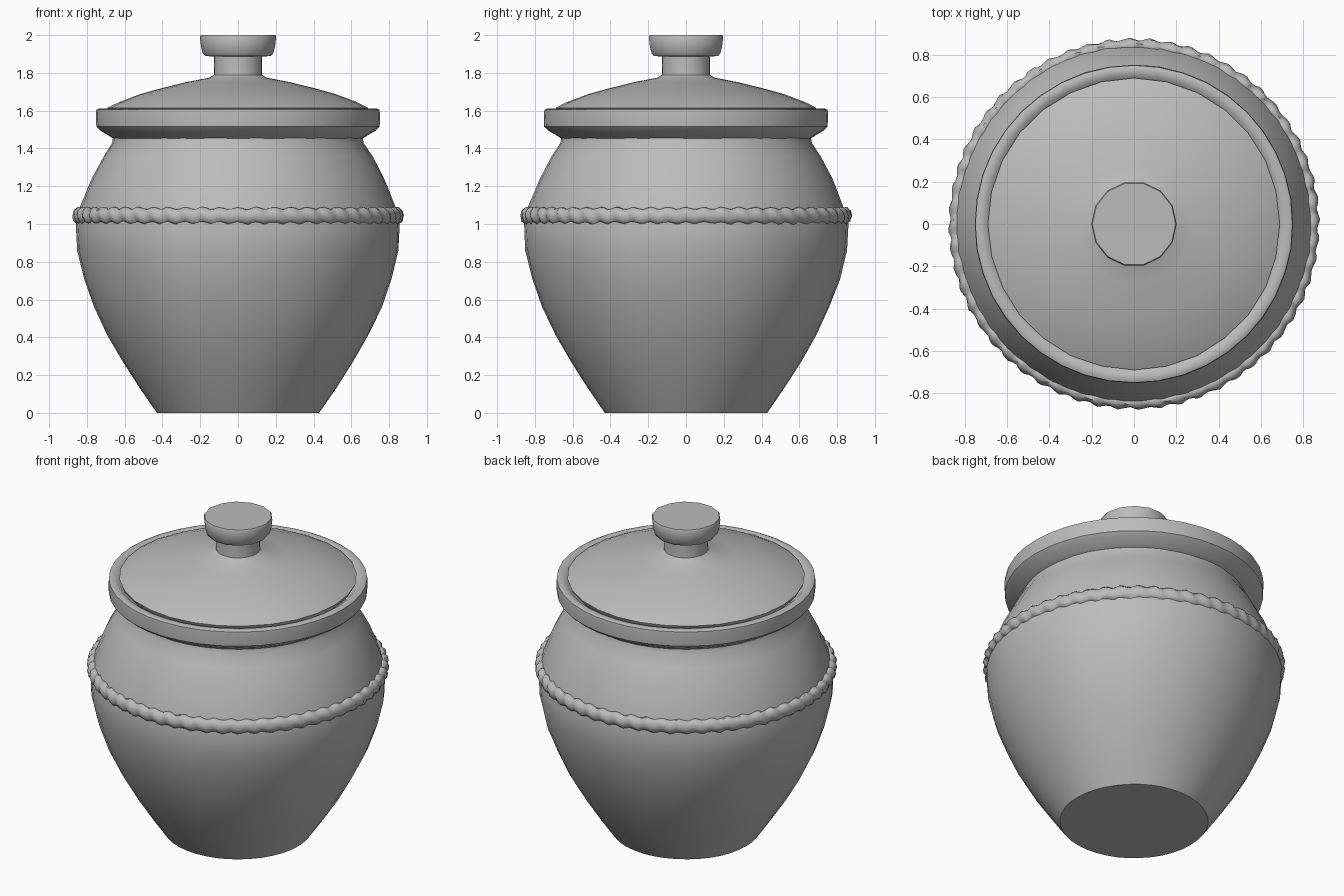
import bpy
import math
import random

random.seed(4)
cube = bpy.data.objects.get("Cube")
if cube:
    bpy.data.objects.remove(cube, do_unlink=True)

clay = bpy.data.materials.new("grey clay")
clay.use_nodes = True
grey = (0.5, 0.5, 0.5, 1)
clay.diffuse_color = grey
clay.node_tree.nodes["Principled BSDF"].inputs["Base Color"].default_value = grey


def finish(name, verts, faces, sharp):
    mesh = bpy.data.meshes.new(name)
    mesh.from_pydata(verts, [], faces)
    mesh.materials.append(clay)
    obj = bpy.data.objects.new(name, mesh)
    bpy.context.collection.objects.link(obj)
    bpy.ops.object.select_all(action='DESELECT')
    obj.select_set(True)
    bpy.context.view_layer.objects.active = obj
    bpy.ops.object.shade_smooth_by_angle(angle=math.radians(sharp))
    return obj


def lathe(name, profile, sides, wobble=0.0, sharp=40):
    """Turn an (r, z) profile, listed bottom to top, and cap both ends."""
    verts, faces = [], []
    for r, z in profile:
        for i in range(sides):
            a = math.tau * i / sides
            rr = r * (1 + random.uniform(-wobble, wobble))
            verts.append((rr * math.cos(a), rr * math.sin(a), z))
    for k in range(len(profile) - 1):
        for i in range(sides):
            j = (i + 1) % sides
            faces.append((k * sides + i, k * sides + j,
                          (k + 1) * sides + j, (k + 1) * sides + i))
    faces.append(tuple(reversed(range(sides))))
    top = (len(profile) - 1) * sides
    faces.append(tuple(range(top, top + sides)))
    return finish(name, verts, faces, sharp)


# Pot: tapered belly, sloping shoulder and narrow neck
lathe("pot_body", [(0.43, 0), (0.52, 0.13), (0.61, 0.27), (0.69, 0.41),
                   (0.76, 0.56), (0.815, 0.71), (0.85, 0.86), (0.858, 1.0),
                   (0.835, 1.09), (0.775, 1.24), (0.71, 1.36), (0.665, 1.43),
                   (0.66, 1.47), (0.66, 1.55)], 40, 0.003)

# Rolled rim around the mouth
lathe("pot_rim", [(0.64, 1.44), (0.68, 1.465), (0.73, 1.495), (0.75, 1.515),
                  (0.753, 1.57), (0.75, 1.605), (0.735, 1.612),
                  (0.705, 1.608), (0.685, 1.59), (0.66, 1.57)], 40, 0.001)

# Lid: shallow dome rising into a stem
lathe("lid", [(0.66, 1.57), (0.685, 1.6), (0.69, 1.615), (0.63, 1.645),
              (0.52, 1.687), (0.42, 1.715), (0.28, 1.75), (0.15, 1.775),
              (0.128, 1.79), (0.126, 1.84), (0.128, 1.9)], 28, 0.002)

# Flat-topped knob
lathe("lid_knob", [(0.12, 1.885), (0.175, 1.89), (0.187, 1.905),
                   (0.196, 1.94), (0.202, 1.99), (0.197, 2.0),
                   (0.1, 2.0)], 14)

# Rope band: a ring with slanted ridges on its surface
around, across, ridges = 288, 10, 56
verts, faces = [], []
for i in range(around):
    a = math.tau * i / around
    for j in range(across):
        b = math.tau * j / across
        bump = 0.006 * math.sin(ridges * a + 1.6 * math.sin(b))
        bump += random.uniform(-0.002, 0.002)
        r = 0.842 + (0.031 + bump) * math.cos(b)
        z = 1.043 + (0.042 + bump) * math.sin(b)
        verts.append((r * math.cos(a), r * math.sin(a), z))
for i in range(around):
    n = (i + 1) % around
    for j in range(across):
        m = (j + 1) % across
        faces.append((i * across + j, n * across + j,
                      n * across + m, i * across + m))
finish("rope_band", verts, faces, 50)
